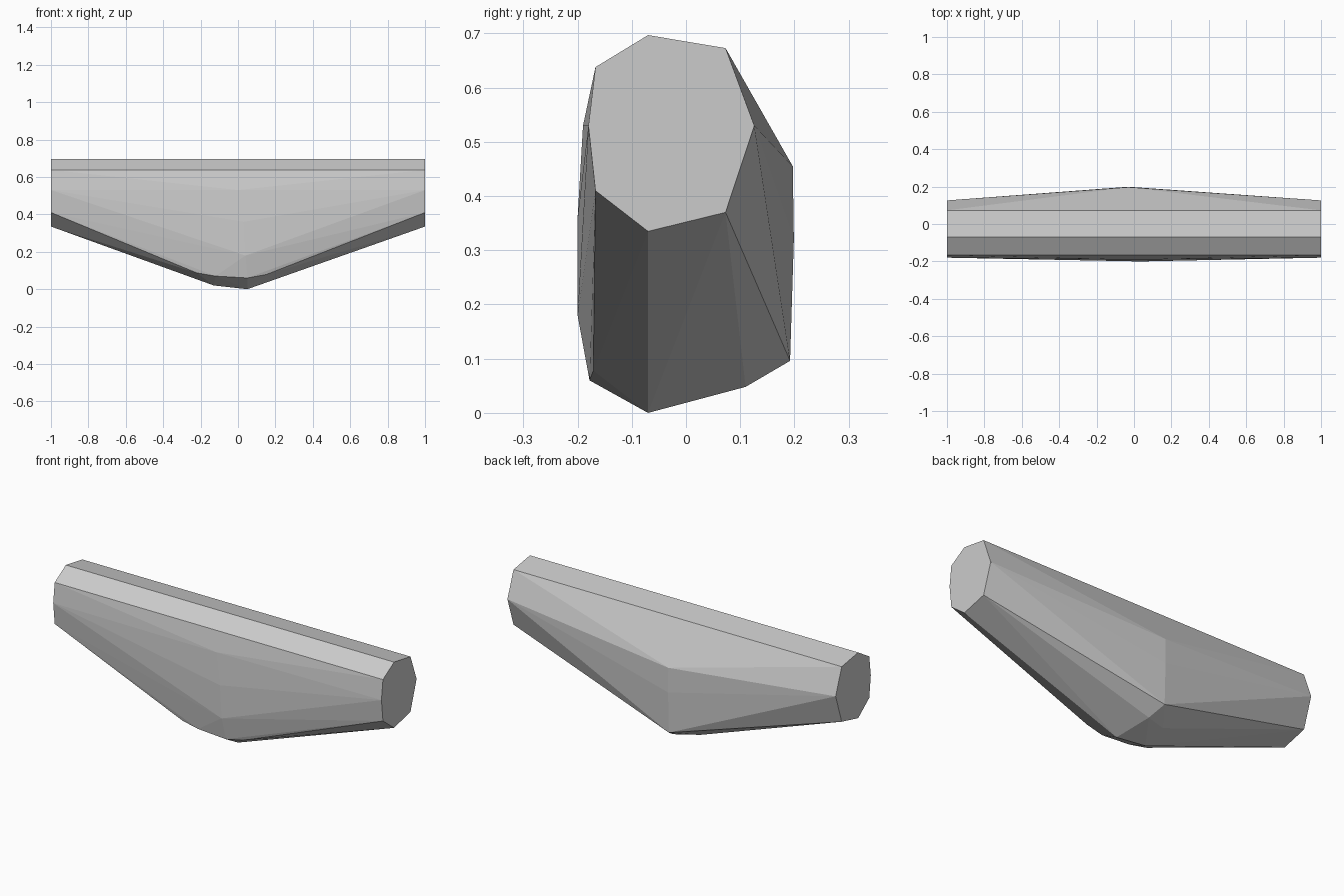
import bpy
import bmesh

# Remove the default object
cube = bpy.data.objects.get("Cube")
if cube:
    bpy.data.objects.remove(cube, do_unlink=True)

# One plain grey
grey = bpy.data.materials.new("light grey")
grey.use_nodes = True
colour = (0.6, 0.6, 0.6, 1)
grey.diffuse_color = colour
grey.node_tree.nodes["Principled BSDF"].inputs["Base Color"].default_value = colour

# Eight-sided end section (y, z), shared by both ends
end_section = [(-0.07, 0.697), (0.073, 0.673), (0.126, 0.53), (0.073, 0.37),
               (-0.07, 0.335), (-0.167, 0.41), (-0.18, 0.53), (-0.167, 0.638)]

# Swollen middle: front, keel and back points (x, y, z)
front = [(0, -0.19, 0.53), (0.03, -0.2, 0.36), (0.04, -0.2, 0.18),
         (0.05, -0.178, 0.06), (-0.12, -0.176, 0.07),
         (-0.22, -0.17, 0.087), (0.15, -0.171, 0.078)]
keel = [(0.05, -0.07, 0), (-0.13, -0.07, 0.02)]
back = [(-0.03, 0.197, 0.455), (-0.03, 0.199, 0.32), (-0.03, 0.192, 0.096),
        (0.0, 0.11, 0.048), (-0.13, 0.06, 0.06)]

# Stretch one convex skin over the ends and the middle
bm = bmesh.new()
for x in (-1, 1):
    for y, z in end_section:
        bm.verts.new((x, y, z))
for point in front + keel + back:
    bm.verts.new(point)
hull = bmesh.ops.convex_hull(bm, input=bm.verts[:])
loose = [v for v in bm.verts if not v.link_faces]
bmesh.ops.delete(bm, geom=loose, context='VERTS')
bmesh.ops.dissolve_limit(bm, angle_limit=0.002, verts=bm.verts[:], edges=bm.edges[:])
bmesh.ops.recalc_face_normals(bm, faces=bm.faces[:])

mesh = bpy.data.meshes.new("faceted_hull")
bm.to_mesh(mesh)
bm.free()
mesh.materials.append(grey)
bpy.context.collection.objects.link(bpy.data.objects.new("faceted_hull", mesh))
